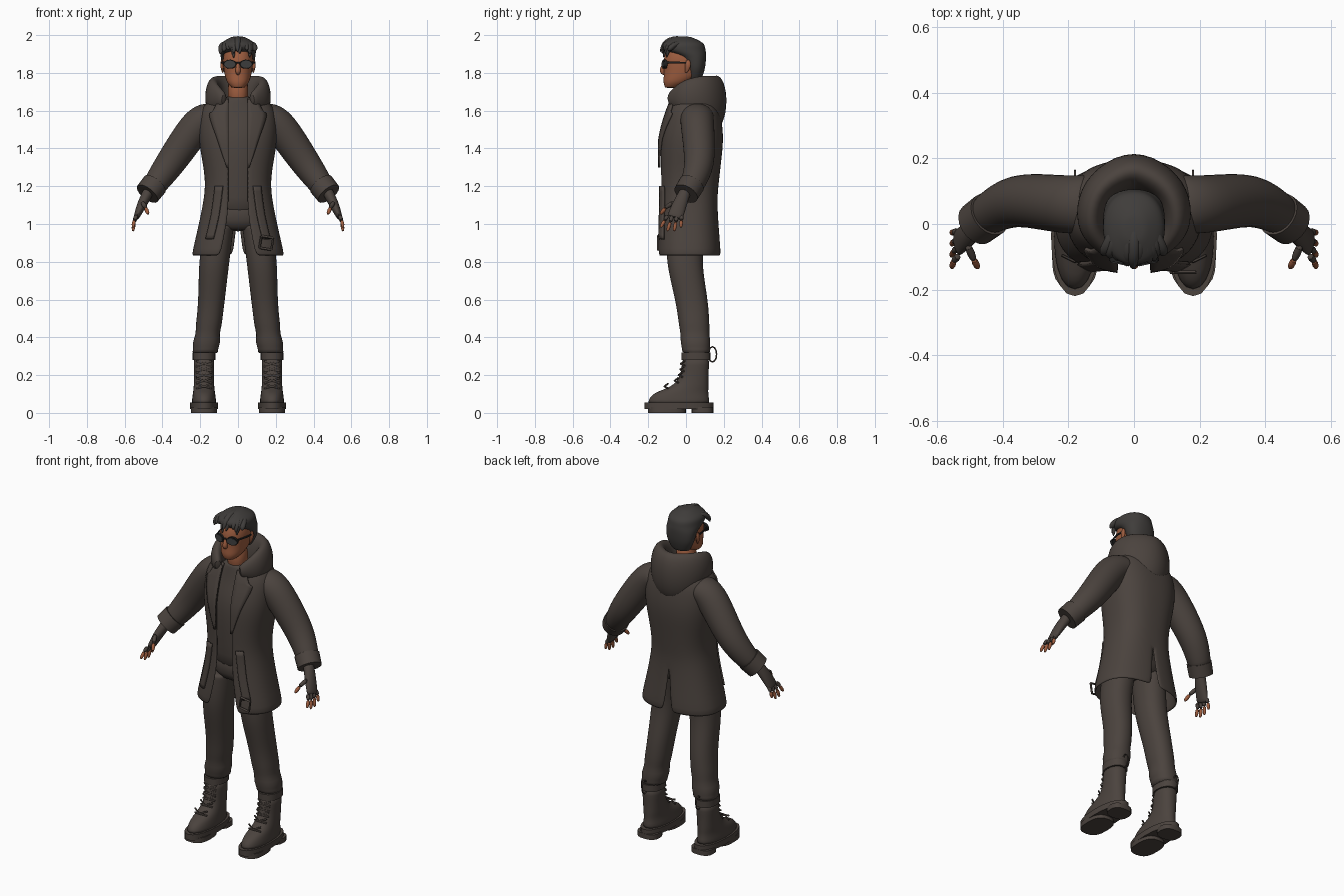
import bpy
import bmesh
import random
from math import sin, cos, asin, pi, radians
from mathutils import Vector

random.seed(4)
default_cube = bpy.data.objects.get("Cube")
if default_cube:
    bpy.data.objects.remove(default_cube, do_unlink=True)


def material(name, red, green, blue):
    mat = bpy.data.materials.new(name)
    mat.use_nodes = True
    mat.diffuse_color = (red, green, blue, 1)
    shader = mat.node_tree.nodes["Principled BSDF"]
    shader.inputs["Base Color"].default_value = (red, green, blue, 1)
    shader.inputs["Roughness"].default_value = .8
    return mat


CLOTH = material("dark brown cloth", .07, .056, .048)
HAIR = material("charcoal hair", .05, .046, .043)
SKIN = material("tan skin", .34, .11, .05)
LIPS = material("muted lips", .22, .07, .04)
LENS = material("grey lens", .05, .05, .05)
FRAME = material("black frame", .015, .015, .015)
ACROSS, DEPTH, UP = Vector((1, 0, 0)), Vector((0, 1, 0)), Vector((0, 0, 1))


def refine(rows, steps=3):
    """Add rows on a smooth curve through the given ones."""
    rows = [Vector(row) for row in rows]
    padded = [rows[0]] + rows + [rows[-1]]
    result = []
    for before, a, b, after in zip(padded, padded[1:], padded[2:], padded[3:]):
        enter, leave = (b - before) / 2, (after - a) / 2
        for step in range(steps):
            t = step / steps
            result.append(a + enter * t + (3 * (b - a) - 2 * enter - leave) * t ** 2
                          + (2 * (a - b) + enter + leave) * t ** 3)
    return result + [rows[-1]]


def power(value, exponent):
    return abs(value) ** exponent * (1 if value >= 0 else -1)


def rounded(angle, z, width, front, back, boxy, centre=0):
    """Point on a boxy oval; the angle starts at the front."""
    middle, depth = (front + back) / 2, (back - front) / 2
    return Vector((centre + width * power(sin(angle), boxy), middle - depth * power(cos(angle), boxy), z))


def stack(rows, centre=0, boxy=.9, sides=20):
    """Horizontal ovals from rows of height, half width, front and back."""
    return [[rounded(2 * pi * k / sides, *row, boxy, centre) for k in range(sides)] for row in rows]


def tube(rows, reference=DEPTH, sides=10):
    """Cross-sections along a path of x, y, z and one or two radii."""
    points = [Vector(row[:3]) for row in rows]
    rings = []
    for i, (row, point) in enumerate(zip(rows, points)):
        along = points[min(i + 1, len(points) - 1)] - points[max(i - 1, 0)]
        u = along.cross(reference).normalized()
        v = u.cross(along.normalized())
        angles = [2 * pi * k / sides for k in range(sides)]
        rings.append([point + u * row[3] * cos(a) + v * row[-1] * sin(a) for a in angles])
    return rings


def build(name, strips, mat, mirror=False, smooth=1, closed=True, thick=0):
    """Skin one or more lists of cross-sections into a single object."""
    bm = bmesh.new()
    for rings in strips:
        rows = [[bm.verts.new(point) for point in ring] for ring in rings]
        count = len(rows[0])
        for low, high in zip(rows, rows[1:]):
            for k in range(count if closed else count - 1):
                following = (k + 1) % count
                bm.faces.new((low[k], low[following], high[following], high[k]))
        if closed:
            bm.faces.new(rows[0])
            bm.faces.new(rows[-1])
    bmesh.ops.recalc_face_normals(bm, faces=bm.faces)
    mesh = bpy.data.meshes.new(name)
    bm.to_mesh(mesh)
    bm.free()
    mesh.materials.append(mat)
    obj = bpy.data.objects.new(name, mesh)
    bpy.context.scene.collection.objects.link(obj)
    if mirror:
        obj.modifiers.new("Mirror", "MIRROR")
    if thick:
        solid = obj.modifiers.new("Thickness", "SOLIDIFY")
        solid.thickness, solid.offset = thick, 0
    if smooth:
        subdivision = obj.modifiers.new("Smooth", "SUBSURF")
        subdivision.levels = subdivision.render_levels = smooth
    bpy.ops.object.select_all(action="DESELECT")
    obj.select_set(True)
    bpy.context.view_layer.objects.active = obj
    bpy.ops.object.shade_smooth_by_angle(angle=radians(60))


# Coat: mirrored half shell with an open front and a back vent
COAT = refine([(1.67, .12, -.06, .13), (1.6, .19, -.09, .17), (1.45, .2, -.13, .19),
               (1.25, .17, -.13, .17), (1.1, .18, -.13, .16), (.83, .24, -.15, .18)])
BOXY = .8


def opening(z):
    return .05 + max(0, 1.05 - z) * .2


def coat_ring(row, sides=18):
    z, width = row[:2]
    vent = max(0, 1.05 - z) * .12
    start = asin((opening(z) / width) ** (1 / BOXY))
    end = pi - asin((vent / width) ** (1 / BOXY))
    return [rounded(start + (end - start) * k / sides, *row, BOXY) for k in range(sides + 1)]


def on_coat(x, z, lift):
    """Point just in front of the coat."""
    upper, lower = next((a, b) for a, b in zip(COAT, COAT[1:]) if z >= b[0])
    row = lower + (upper - lower) * (z - lower[0]) / (upper[0] - lower[0])
    angle = asin(min(x / row[1], .98) ** (1 / BOXY))
    return Vector((x, rounded(angle, *row, BOXY).y - lift, z))


def plate(rows, lift, width=None, columns=4):
    """Sheet over the coat front from rows of height and outer edge."""
    sheet = []
    for z, outer in refine(rows, 4):
        inner = outer - width if width else min(opening(z), outer - .005)
        sheet.append([on_coat(inner + (outer - inner) * k / columns, z, lift) for k in range(columns + 1)])
    return sheet


build("coat", [[coat_ring(row) for row in COAT]], CLOTH, True, closed=False, thick=.014)
build("lapels", [plate([(1.66, .1), (1.6, .13), (1.57, .15), (1.45, .11), (1.3, .06)], .014)],
      CLOTH, True, 0, False, .01)
build("hanging_straps", [plate([(1.2, .12), (1.05, .14), (.92, .17)], .018, .04)], CLOTH, True, 0, False, .012)
buckle_centre = on_coat(.15, .9, .03)
corners = [buckle_centre + (ACROSS * cos(a) + UP * sin(a)) * .045 for a in [pi * (k + .4) / 2 for k in range(4)]]
build("strap_buckle", [tube([(*corners[k - 1], .006), (*corners[k], .006)], sides=6) for k in range(4)],
      CLOTH, smooth=0)

# Sleeves with cuffs
build("sleeves", [tube(refine([(.13, .06, 1.57, .07, .09), (.21, .06, 1.53, .09, .09), (.36, .07, 1.32, .08, .08),
                               (.46, .02, 1.18, .06, .06)]), sides=18)], CLOTH, True)
build("cuffs", [tube([(.44, .03, 1.21, .07), (.48, 0, 1.16, .068)], sides=18)], CLOTH, True, 0)

# Hood lying behind the neck
hood_side = [(.07, -.09, 1.66, .02, .03), (.13, -.01, 1.67, .04, .09), (.11, .1, 1.67, .05, .12)]
other_side = [(-x, *rest) for x, *rest in reversed(hood_side)]
build("hood", [tube(refine(hood_side + [(0, .16, 1.64, .06, .15)] + other_side), UP, 16)], CLOTH)

# Shirt and trousers, wrinkled above the boots
build("shirt", [stack(refine([(1.03, .14, -.1, .12), (1.4, .15, -.12, .15), (1.58, .15, -.08, .13),
                              (1.68, .06, -.06, .06)]))], CLOTH)
build("trouser_hips", [stack([(.96, .1, -.06, .09), (1, .16, -.1, .12), (1.15, .15, -.1, .12)])], CLOTH)
leg = []
for i, (z, width, front, back, centre) in enumerate(refine([(1, .08, -.1, .11, .1), (.8, .08, -.1, .09, .125),
                                                            (.55, .07, -.05, .12, .145), (.31, .07, -.02, .13, .175)], 6)):
    fold = .007 * (-1) ** i if z < .45 else 0
    leg += stack([(z, width + fold, front - fold / 2, back + fold / 2)], centre)
build("trouser_legs", [leg], CLOTH, True)

# Boots: upper, collar, treaded sole, laces and pull loop
ANKLE = .18
build("boot_uppers", [stack(refine([(.04, .068, -.21, .13), (.1, .06, -.18, .12), (.14, .055, -.08, .12),
                                    (.2, .053, -.03, .12), (.3, .057, -.02, .125)], 2), ANKLE)], CLOTH, True)
build("boot_collars", [stack([(.28, .06, -.025, .13), (.32, .06, -.025, .13)], ANKLE)], CLOTH, True, 0)
build("boot_soles", [stack([(z, .073, -.22, .145) for z in (.02, .055)], ANKLE),
                     stack([(z, .07, -.2, 0) for z in (0, .03)], ANKLE, .75),
                     stack([(z, .065, .03, .145) for z in (0, .03)], ANKLE, .75)], CLOTH, True, 0)
laces = []
for i in range(5):
    z, y = .13 + .03 * i, -.025 - .09 * .4 ** i
    for side in (-.04, .04):
        laces.append(tube([(ANKLE + side, y + .02, z, .005), (ANKLE, y, z + .01, .005),
                           (ANKLE - side, y + .02, z + .025, .005)], UP, 6))
build("boot_laces", laces, CLOTH, True, 0)
loop_angles = [2 * pi * k / 12 for k in range(13)]
build("boot_pull_loops", [tube([(ANKLE, .14 + .022 * cos(a), .31 + .04 * sin(a), .004) for a in loop_angles],
                               ACROSS, 6)], CLOTH, True, 0)

# Fingerless gloves and bare fingertips
gloves = [tube(refine([(.47, 0, 1.18, .03, .03), (.51, -.035, 1.1, .026, .04), (.54, -.06, 1.03, .015, .043)]), sides=12)]
fingertips = []


def digit(root, knuckle, tip, radius):
    gloves.append(tube([(*root, radius * 1.25), (*knuckle, radius * 1.15)], sides=8))
    middle = knuckle.lerp(tip, .6)
    fingertips.append(tube([(*root.lerp(knuckle, .8), radius), (*middle, radius), (*tip, radius / 2)], sides=8))


for i in range(4):
    root = Vector((.534, -.095 + .024 * i, 1.05))
    tip = Vector((.556, -.135 + .036 * i, .98 if i in (0, 3) else .96))
    digit(root, root.lerp(tip, .5) + ACROSS * .007, tip, .011)
digit(Vector((.51, -.06, 1.12)), Vector((.485, -.117, 1.08)), Vector((.475, -.135, 1.05)), .012)
build("gloves", gloves, CLOTH, True)
build("fingertips", fingertips, SKIN, True)

# Head, neck, nose, ears and mouth
build("head", [stack(refine([(1.72, .03, -.11, -.05), (1.75, .058, -.12, .02), (1.8, .073, -.118, .08),
                             (1.88, .08, -.118, .09), (1.96, .06, -.08, .06)]))], SKIN)
build("neck", [stack([(z, .054, -.06, .055) for z in (1.62, 1.7, 1.78)])], SKIN)
build("nose", [tube(refine([(0, -.112, 1.86, .007), (0, -.126, 1.81, .015), (0, -.11, 1.795, .008)]))], SKIN)
build("ears", [tube(refine([(.08, 0, 1.8, .004, .006), (.086, .01, 1.84, .009, .017),
                            (.085, .01, 1.87, .004, .008)]))], SKIN, True)
build("mouth", [tube([(x, -.118 + abs(x) / 3, 1.77, .003, .004) for x in (-.026, 0, .026)], UP)], LIPS)

# Sunglasses
eye, gaze = Vector((.04, -.106, 1.846)), Vector((.22, -1, 0))


def lens_disc(near, far, width, height):
    return tube([(*(eye + gaze * reach), width, height) for reach in (near, far)], UP, 16)


temple = tube([(.07, -.1, 1.855, .005), (.085, -.04, 1.855, .005), (.087, .01, 1.853, .005)], UP, 6)
bridge = tube([(0, -.124, 1.853, .004), (.015, -.122, 1.853, .004)], UP, 6)
build("glasses_rims", [lens_disc(0, .014, .034, .024), temple, bridge], FRAME, True, 0)
build("glasses_lenses", [lens_disc(.01, .017, .029, .019)], LENS, True, 0)

# Hair: cap with a low nape and swept locks at the front
build("hair_cap", [stack(refine([(1.76, .05, .01, .08), (1.82, .082, 0, .1), (1.88, .092, -.03, .107),
                                 (1.92, .096, -.115, .105), (1.96, .087, -.12, .09), (1.993, .03, -.05, .02)]))], HAIR)
locks = []
for i in range(11):
    x = -.085 + .017 * i
    outward = abs(x)
    drop = random.uniform(0, .03) + (.02 if i % 3 == 0 else 0)
    sway = random.uniform(-.012, .018)
    locks.append(tube(refine([(x / 2, .02, 1.978 - outward / 5, .006, .012), (x * .85, -.05, 1.983 - outward / 3, .015, .02),
                              (x + sway / 2, -.112 + outward / 3, 1.958 - outward / 3, .016, .019),
                              (x + sway, -.136 + outward / 2, 1.925 - drop, .003, .004)], 2), ACROSS, 8))
build("hair_locks", locks, HAIR)
